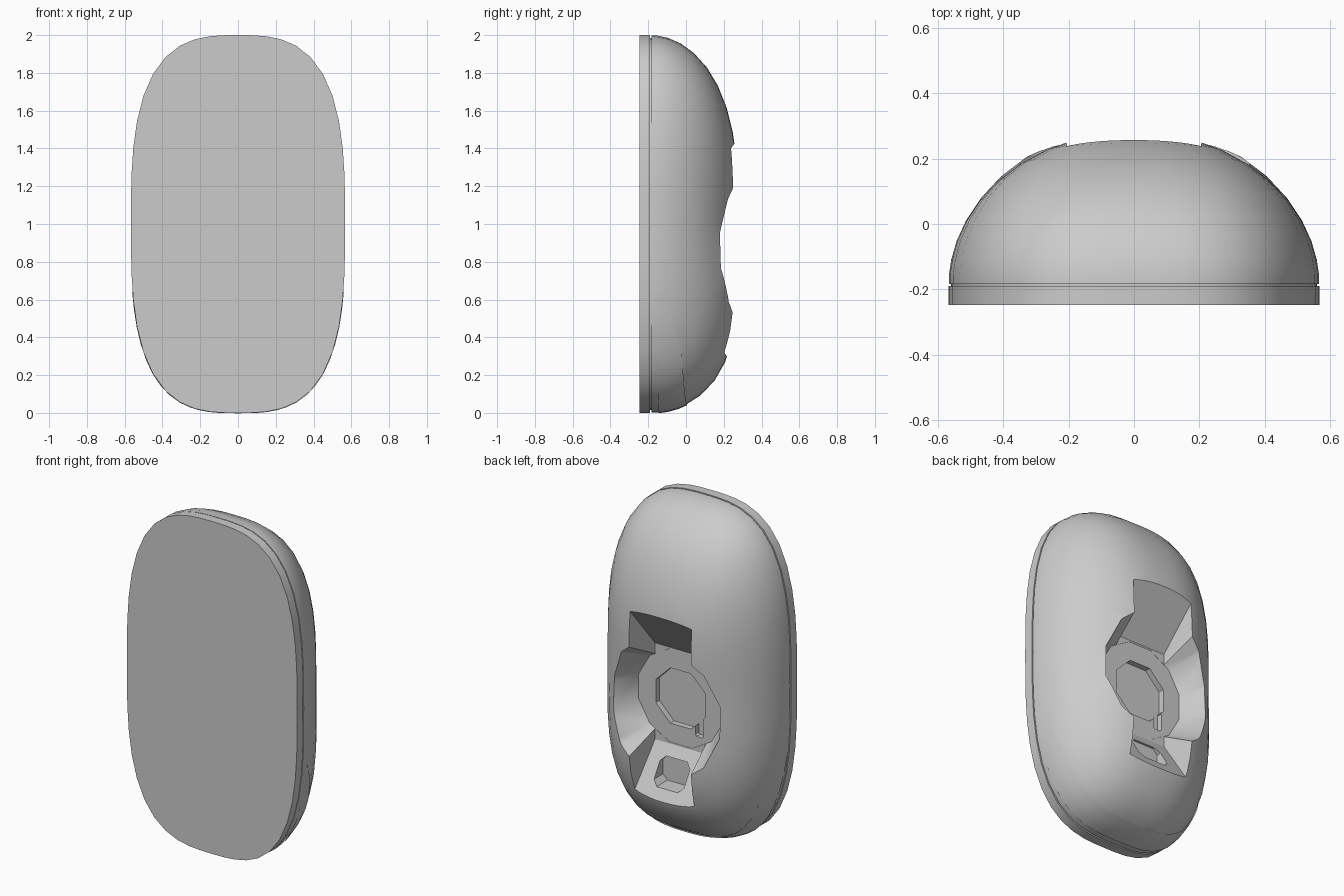
import bpy, bmesh, math

cube = bpy.data.objects.get("Cube")
if cube:
    bpy.data.objects.remove(cube, do_unlink=True)

grey = bpy.data.materials.new("light_grey")
grey.use_nodes = True
grey.diffuse_color = (0.6, 0.6, 0.6, 1)
grey.node_tree.nodes["Principled BSDF"].inputs["Base Color"].default_value = (0.6, 0.6, 0.6, 1)

HALF_W, MID_Z, BASE_Y, DEPTH = 0.567, 1.0, -0.19, 0.47
SEGS = 48


def loft(name, rings, closed=True):
    """Skin between rings of equal length; closed rings get end caps."""
    bm = bmesh.new()
    loops = [[bm.verts.new(p) for p in ring] for ring in rings]
    n = len(rings[0])
    for a, b in zip(loops, loops[1:]):
        for i in range(n if closed else n - 1):
            j = (i + 1) % n
            bm.faces.new((a[i], a[j], b[j], b[i]))
    if closed:
        bm.faces.new(loops[0])
        bm.faces.new(loops[-1])
    bmesh.ops.recalc_face_normals(bm, faces=bm.faces)
    mesh = bpy.data.meshes.new(name)
    bm.to_mesh(mesh)
    bm.free()
    mesh.materials.append(grey)
    ob = bpy.data.objects.new(name, mesh)
    bpy.context.collection.objects.link(ob)
    return ob


def activate(ob):
    bpy.ops.object.select_all(action='DESELECT')
    ob.select_set(True)
    bpy.context.view_layer.objects.active = ob


def smooth(ob, angle=30):
    activate(ob)
    bpy.ops.object.shade_smooth_by_angle(angle=math.radians(angle))


def carve(ob, cutter):
    cutter.hide_render = True
    activate(ob)
    mod = ob.modifiers.new("cut", 'BOOLEAN')
    mod.operation, mod.solver, mod.object = 'DIFFERENCE', 'EXACT', cutter
    bpy.ops.object.modifier_apply(modifier=mod.name)
    bpy.data.objects.remove(cutter, do_unlink=True)


def rim(t, s=1.0):
    """Rounded oblong outline point at angle t, scaled by s."""
    c, d = math.cos(t), math.sin(t)
    r = s / (abs(c) ** 3 + abs(d) ** 3) ** (1 / 3)
    return HALF_W * c * r, MID_Z + d * r


def outline(y, s=1.0):
    pts = [rim(math.tau * i / SEGS, s) for i in range(SEGS)]
    return [(x, y, z) for x, z in pts]


def dome_point(t, s, lift=0.0):
    """Point on the bulging back; fuller toward top and bottom."""
    d = math.sin(t)
    power = 2 + (0.8 if d > 0 else 2.0) * d * d
    x, z = rim(t, s + lift)
    return x, BASE_Y + DEPTH * math.sqrt(max(0, 1 - s ** power)) + lift, z


def ellipse(y, r, n, cz):
    return [(r * math.cos(math.tau * (i + 0.5) / n), y,
             cz + r * math.sin(math.tau * (i + 0.5) / n)) for i in range(n)]


def rect(y, w, z0, z1, cut=0.0):
    """Rectangle facing back, with optional clipped corners."""
    if not cut:
        return [(-w, y, z0), (w, y, z0), (w, y, z1), (-w, y, z1)]
    return [(-w + cut, y, z0), (w - cut, y, z0), (w, y, z0 + cut), (w, y, z1 - cut),
            (w - cut, y, z1), (-w + cut, y, z1), (-w, y, z1 - cut), (-w, y, z0 + cut)]


# Front plate and the narrow groove behind it
plate = loft("front_plate", [outline(-0.247), outline(-0.19)])
groove = loft("rim_groove", [outline(-0.2, 0.985), outline(-0.12, 0.985)])

# Domed housing
scales = [math.sin(math.radians(a)) for a in (86, 80, 73, 65, 56, 47, 38, 29, 20, 11, 4)]
angles = [math.tau * i / SEGS for i in range(SEGS)]
rings = [outline(-0.183, 0.998)]
rings += [[dome_point(t, s) for t in angles] for s in scales]
housing = loft("housing", rings)

# Mounting recess: round well, sloped channel, sunken socket, key slot, square pocket
WELL_Z = 0.86
carve(housing, loft("well_cutter", [ellipse(0.05, 0.29, 12, WELL_Z), ellipse(0.35, 0.46, 12, WELL_Z)]))
carve(housing, loft("channel_cutter", [rect(0.051, 0.17, 0.57, 1.15), rect(0.35, 0.225, 0.08, 1.55)]))
carve(housing, loft("socket_cutter", [ellipse(0.015, 0.18, 8, WELL_Z), ellipse(0.1, 0.18, 8, WELL_Z)]))
slot = [[(x - 0.125, y, z) for x, y, z in rect(h, 0.028, 0.66, 0.78, 0.01)] for h in (0.016, 0.1)]
carve(housing, loft("slot_cutter", slot))
carve(housing, loft("pocket_cutter", [rect(h, 0.1, 0.36, 0.51, 0.03) for h in (0.075, 0.3)]))

# Thin trim strip wrapped around the lower edge
low = [math.radians(200 + 140 * i / 28) for i in range(29)]
strip = []
for s in (0.998, 0.99, 0.975, 0.955):
    strip.append([dome_point(t, 1 - (1 - s) * min(1, 3 * abs(math.sin(t)) - 0.9), 0.004) for t in low])
trim = loft("lower_trim", strip, closed=False)

for part in (plate, groove, housing, trim):
    smooth(part)
